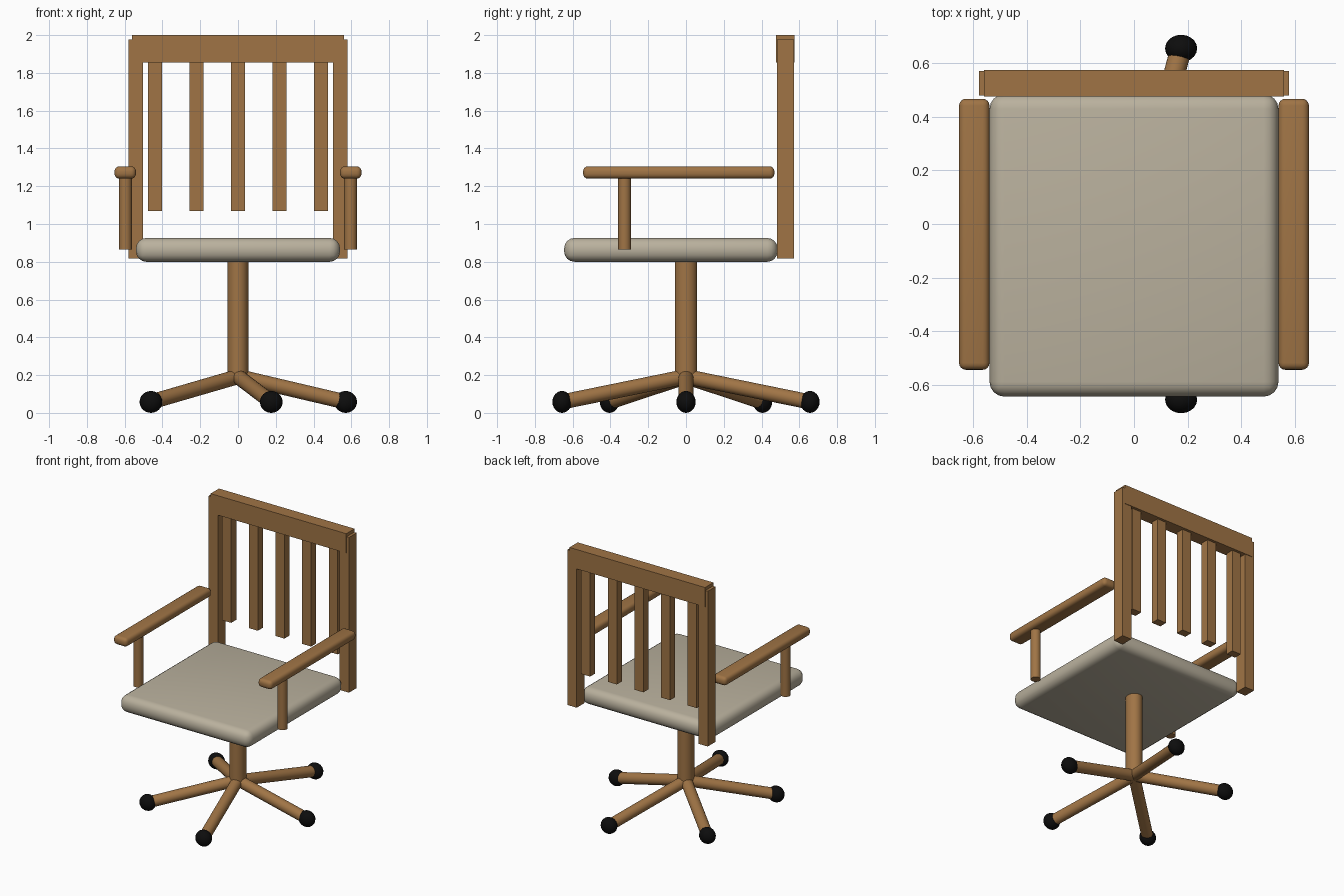
import bpy
import math
from mathutils import Vector

cube = bpy.data.objects.get("Cube")
if cube:
    bpy.data.objects.remove(cube, do_unlink=True)


def material(name, rgb):
    mat = bpy.data.materials.new(name)
    mat.use_nodes = True
    color = (*rgb, 1)
    mat.diffuse_color = color
    mat.node_tree.nodes["Principled BSDF"].inputs["Base Color"].default_value = color
    return mat


wood = material("warm wood", (0.35, 0.175, 0.06))
fabric = material("beige fabric", (0.49, 0.44, 0.34))
rubber = material("black rubber", (0.004, 0.004, 0.004))


def finish(name, mat, smooth=False):
    obj = bpy.context.object
    obj.name = name
    obj.data.materials.append(mat)
    if smooth:
        bpy.ops.object.shade_smooth_by_angle(angle=math.radians(40))
    return obj


def box(name, low, high, mat, bevel=0):
    low, high = Vector(low), Vector(high)
    bpy.ops.mesh.primitive_cube_add(size=1, location=(low + high) / 2)
    obj = bpy.context.object
    obj.scale = high - low
    bpy.ops.object.transform_apply(location=False, rotation=False, scale=True)
    if bevel:
        mod = obj.modifiers.new("rounded edges", 'BEVEL')
        mod.width = bevel
        mod.segments = 4
        bpy.ops.object.modifier_apply(modifier=mod.name)
    return finish(name, mat, bool(bevel))


def rod(name, start, end, radius, mat):
    start, end = Vector(start), Vector(end)
    axis = end - start
    bpy.ops.mesh.primitive_cylinder_add(vertices=24, radius=radius, depth=axis.length,
                                        location=(start + end) / 2)
    bpy.context.object.rotation_euler = axis.to_track_quat('Z', 'Y').to_euler()
    return finish(name, mat, True)


# Cushion
box("seat", (-0.54, -0.645, 0.80), (0.54, 0.485, 0.926), fabric, 0.055)

# Backrest: top rail and hanging slats
box("top_rail", (-0.56, 0.477, 1.855), (0.56, 0.575, 2.0), wood)
for i in range(-2, 3):
    x = i * 0.22
    box(f"back_slat_{i + 3}", (x - 0.037, 0.495, 1.07), (x + 0.037, 0.555, 1.87), wood)

# Back posts, armrests and arm supports on both sides
for side, s in (("left", 1), ("right", -1)):
    def span(a, b):
        return sorted((s * a, s * b))

    x0, x1 = span(0.503, 0.58)
    box(f"{side}_back_post", (x0, 0.481, 0.817), (x1, 0.571, 1.976), wood)
    x0, x1 = span(0.54, 0.654)
    box(f"{side}_armrest", (x0, -0.545, 1.24), (x1, 0.468, 1.305), wood, 0.026)
    rod(f"{side}_arm_support", (s * 0.596, -0.325, 0.865), (s * 0.596, -0.325, 1.26),
        0.034, wood)

# Pedestal column, slightly oval
column = rod("column", (0, 0, 0.2), (0, 0, 0.82), 0.055, wood)
column.scale.y = 1.08

# Five-armed base with ball casters
for i in range(5):
    a = math.tau * i / 5
    foot = Vector((0.57 * math.cos(a), 0.69 * math.sin(a), 0.058))
    rod(f"base_leg_{i + 1}", (0, 0, 0.192), foot, 0.04, wood)
    bpy.ops.mesh.primitive_uv_sphere_add(segments=20, ring_count=12, radius=1, location=foot)
    bpy.context.object.scale = (0.06, 0.051, 0.058)
    finish(f"caster_{i + 1}", rubber, True)
